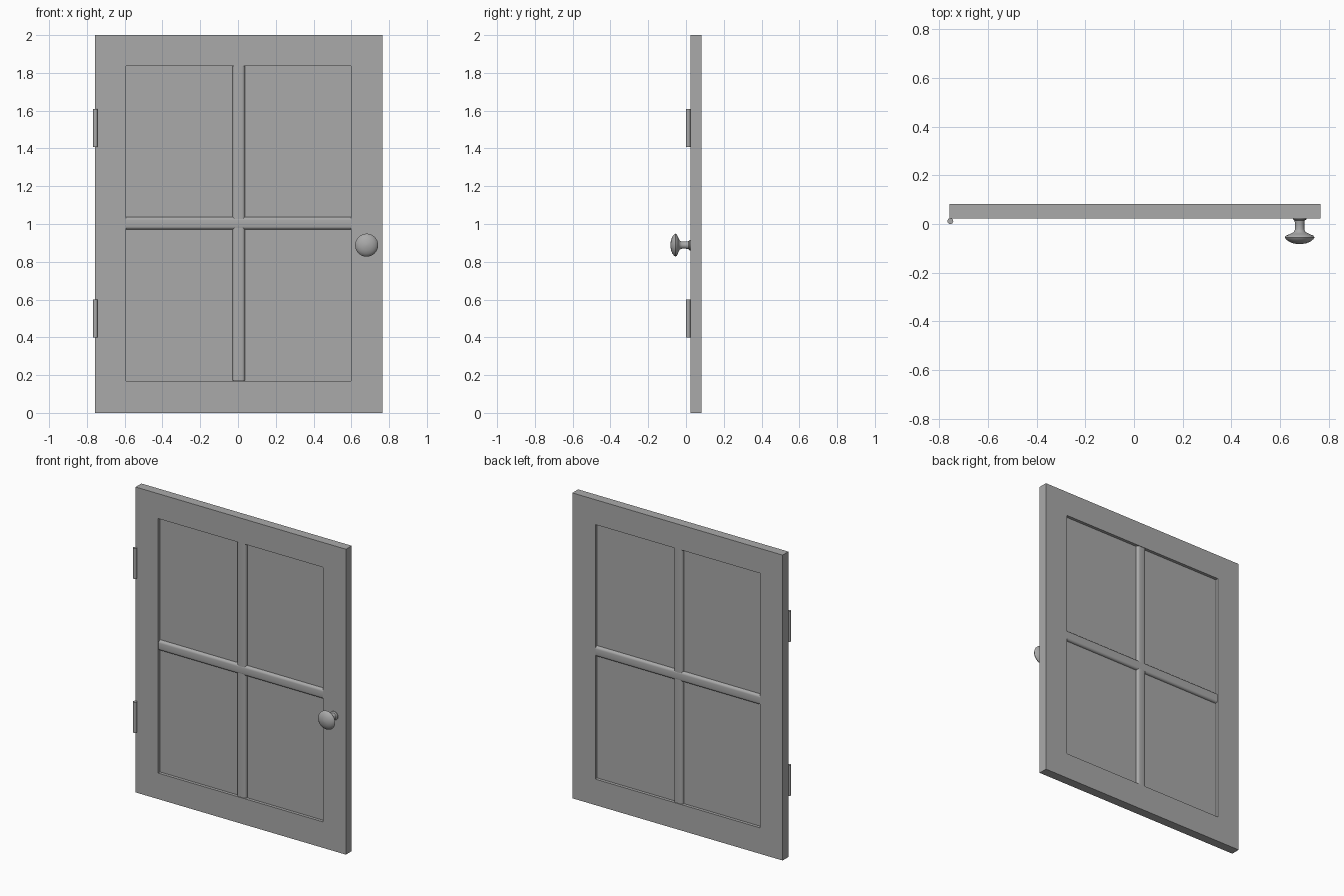
import bpy, bmesh, math
from mathutils import Vector

cube = bpy.data.objects.get("Cube")
if cube:
    bpy.data.objects.remove(cube, do_unlink=True)

# Single grey finish
grey = bpy.data.materials.new("plain_grey")
grey.use_nodes = True
colour = (0.4, 0.4, 0.4, 1)
grey.diffuse_color = colour
grey.node_tree.nodes["Principled BSDF"].inputs["Base Color"].default_value = colour

DOOR_Y = 0.053
LEFT, RIGHT, BOTTOM, TOP = -0.594, 0.599, 0.17, 1.837
MID_X, MID_Z = 0.004, 1.004


def finish(name, bm, smooth=False):
    bmesh.ops.recalc_face_normals(bm, faces=bm.faces)
    mesh = bpy.data.meshes.new(name)
    bm.to_mesh(mesh)
    bm.free()
    mesh.materials.append(grey)
    obj = bpy.data.objects.new(name, mesh)
    bpy.context.collection.objects.link(obj)
    if smooth:
        bpy.ops.object.select_all(action='DESELECT')
        obj.select_set(True)
        bpy.context.view_layer.objects.active = obj
        bpy.ops.object.shade_smooth_by_angle(angle=math.radians(40))
    return obj


def box(name, centre, size, round_axis=None, radius=0.016):
    """Box whose edges along round_axis may be rounded."""
    bm = bmesh.new()
    bmesh.ops.create_cube(bm, size=1)
    for v in bm.verts:
        v.co = Vector(c + p * s for c, p, s in zip(centre, v.co, size))
    if round_axis is not None:
        edges = [e for e in bm.edges
                 if abs((e.verts[0].co - e.verts[1].co).normalized()[round_axis]) > 0.9]
        bmesh.ops.bevel(bm, geom=edges, offset=radius, segments=4,
                        profile=0.5, affect='EDGES')
    return finish(name, bm, round_axis is not None)


# Outer frame: a rectangular ring with one large opening
def rect(bm, x0, x1, z0, z1, y):
    return [bm.verts.new((x, y, z)) for x, z in ((x0, z0), (x1, z0), (x1, z1), (x0, z1))]


bm = bmesh.new()
loops = []
for y in (DOOR_Y - 0.03, DOOR_Y + 0.03):
    loops.append((rect(bm, -0.758, 0.766, 0, 2, y),
                  rect(bm, LEFT, RIGHT, BOTTOM, TOP, y)))
(front_out, front_in), (back_out, back_in) = loops
for a, b in ((front_out, front_in), (front_in, back_in),
             (back_in, back_out), (back_out, front_out)):
    for i in range(4):
        j = (i + 1) % 4
        bm.faces.new((a[i], a[j], b[j], b[i]))
finish("door_frame", bm)

# Recessed panel and crossed glazing bars
box("recessed_panel", (MID_X, DOOR_Y, MID_Z),
    (RIGHT - LEFT + 0.02, 0.02, TOP - BOTTOM + 0.02))
box("vertical_bar", (MID_X, DOOR_Y, MID_Z), (0.066, 0.054, TOP - BOTTOM), 2)
box("horizontal_bar", (MID_X, DOOR_Y, MID_Z), (RIGHT - LEFT, 0.056, 0.066), 0)


# Turned parts: profile of (radius, distance along axis)
def lathe(name, profile, place, sides=32):
    bm = bmesh.new()
    rings = []
    for r, d in profile:
        rings.append([bm.verts.new(place(r * math.cos(t), r * math.sin(t), d))
                      for t in (2 * math.pi * k / sides for k in range(sides))])
    for a, b in zip(rings, rings[1:]):
        for i in range(sides):
            j = (i + 1) % sides
            bm.faces.new((a[i], a[j], b[j], b[i]))
    bm.faces.new(rings[0])
    bm.faces.new(rings[-1])
    return finish(name, bm, True)


# Hinge barrels
for name, low in (("lower_hinge", 0.4), ("upper_hinge", 1.408)):
    lathe(name, [(0.012, low), (0.012, low + 0.2)],
          lambda a, b, d: (-0.755 + a, 0.012 + b, d), 16)

# Door knob with collar, neck and domed head
knob = [(0.028, 0.024), (0.028, 0.019), (0.021, 0.014), (0.019, 0.0),
        (0.019, -0.022), (0.024, -0.033), (0.04, -0.041), (0.056, -0.048),
        (0.061, -0.055), (0.057, -0.062), (0.045, -0.072),
        (0.028, -0.079), (0.012, -0.082), (0.002, -0.083)]
lathe("door_knob", knob, lambda a, b, d: (0.681 + a, d, 0.888 + b))
